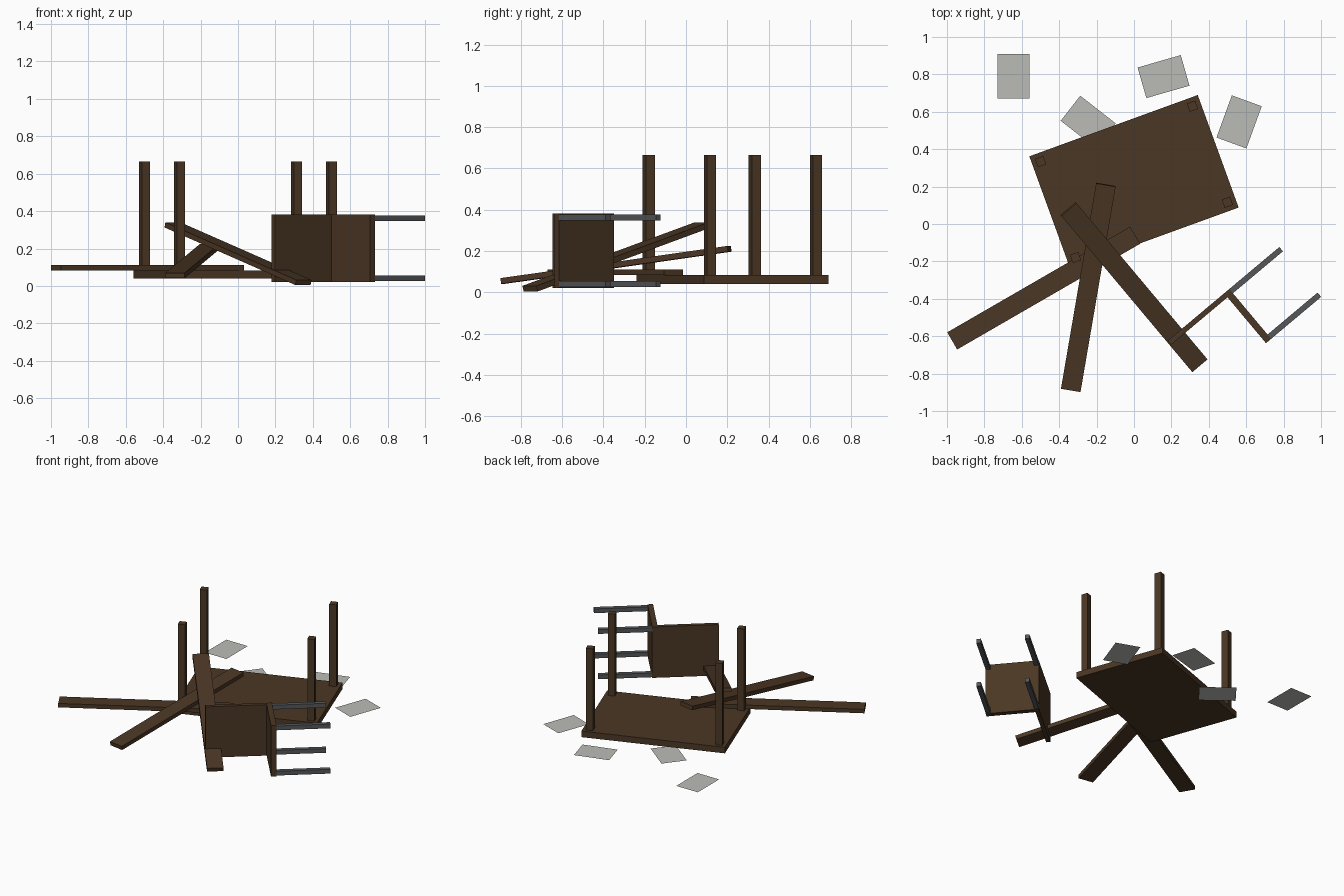
import bpy
import bmesh
import math
from mathutils import Matrix, Vector

cube = bpy.data.objects.get("Cube")
if cube:
    bpy.data.objects.remove(cube, do_unlink=True)


def material(name, rgb):
    mat = bpy.data.materials.new(name)
    mat.use_nodes = True
    mat.diffuse_color = (*rgb, 1)
    mat.node_tree.nodes["Principled BSDF"].inputs["Base Color"].default_value = (*rgb, 1)
    return mat


wood = material("dark_wood", (0.07, 0.038, 0.018))
metal = material("slate_metal", (0.09, 0.096, 0.102))
paper = material("grey_paper", (0.5, 0.505, 0.47))


def add_object(name, bm, mat, matrix):
    mesh = bpy.data.meshes.new(name)
    bm.to_mesh(mesh)
    bm.free()
    mesh.materials.append(mat)
    obj = bpy.data.objects.new(name, mesh)
    obj.matrix_world = matrix
    bpy.context.collection.objects.link(obj)
    return obj


def frame(x, y, z, degrees):
    return Matrix.Translation((x, y, z)) @ Matrix.Rotation(math.radians(degrees), 4, "Z")


def box(name, low, high, mat, matrix):
    """Box between two opposite corners in a local frame."""
    low, high = Vector(low), Vector(high)
    bm = bmesh.new()
    bmesh.ops.create_cube(bm, size=1)
    bmesh.ops.scale(bm, vec=high - low, verts=bm.verts)
    bmesh.ops.translate(bm, vec=(low + high) / 2, verts=bm.verts)
    return add_object(name, bm, mat, matrix)


def plank(name, start, end):
    """Board running between two end centres, its width kept level."""
    start, end = Vector(start), Vector(end)
    along = end - start
    turn = math.atan2(along.y, along.x)
    pitch = math.atan2(along.z, along.xy.length)
    matrix = (Matrix.Translation((start + end) / 2)
              @ Matrix.Rotation(turn, 4, "Z") @ Matrix.Rotation(-pitch, 4, "Y"))
    half = along.length / 2
    return box(name, (-half, -0.053, -0.014), (half, 0.053, 0.014), wood, matrix)


# Overturned table: top on the floor, legs pointing up
table = frame(0, 0.225, 0, 20)
box("table_top", (-0.479, -0.32, 0.04), (0.479, 0.32, 0.083), wood, table)
for side, sx in (("right", -1), ("left", 1)):
    for end, sy in (("front", -1), ("back", 1)):
        x, y, r = sx * 0.432, sy * 0.273, 0.0235
        box(f"table_leg_{end}_{side}", (x - r, y - r, 0.08),
            (x + r, y + r, 0.665), wood, table)

# Fallen planks
plank("flat_plank", (-0.972, -0.625, 0.097), (0.006, -0.06, 0.097))
plank("low_leaning_plank", (-0.338, -0.888, 0.055), (-0.15, 0.21, 0.211))
plank("high_leaning_plank", (0.35, -0.755, 0.018), (-0.35, 0.08, 0.326))

# Chair lying on its side: local x runs out along the legs, -y across the seat
chair = frame(0.5, -0.392, 0, 40)
box("chair_seat", (0, -0.32, 0.02), (0.036, 0.028, 0.382), wood, chair)
box("chair_back", (-0.395, 0, 0.02), (0, 0.028, 0.382), wood, chair)
for depth, y in (("front", -0.305), ("rear", 0.013)):
    for level, z in (("lower", 0.04), ("upper", 0.362)):
        box(f"chair_leg_{depth}_{level}", (0.036, y - 0.015, z - 0.015),
            (0.385, y + 0.015, z + 0.015), metal, chair)

# Scattered sheets of paper
sheets = [(-0.645, 0.79, 0), (0.158, 0.788, 106), (0.562, 0.546, -20), (-0.245, 0.545, 52)]
for i, (x, y, angle) in enumerate(sheets, 1):
    bm = bmesh.new()
    bmesh.ops.create_grid(bm, x_segments=1, y_segments=1, size=0.5)
    bmesh.ops.scale(bm, vec=(0.17, 0.24, 1), verts=bm.verts)
    add_object(f"paper_sheet_{i}", bm, paper, frame(x, y, 0.018, angle))
